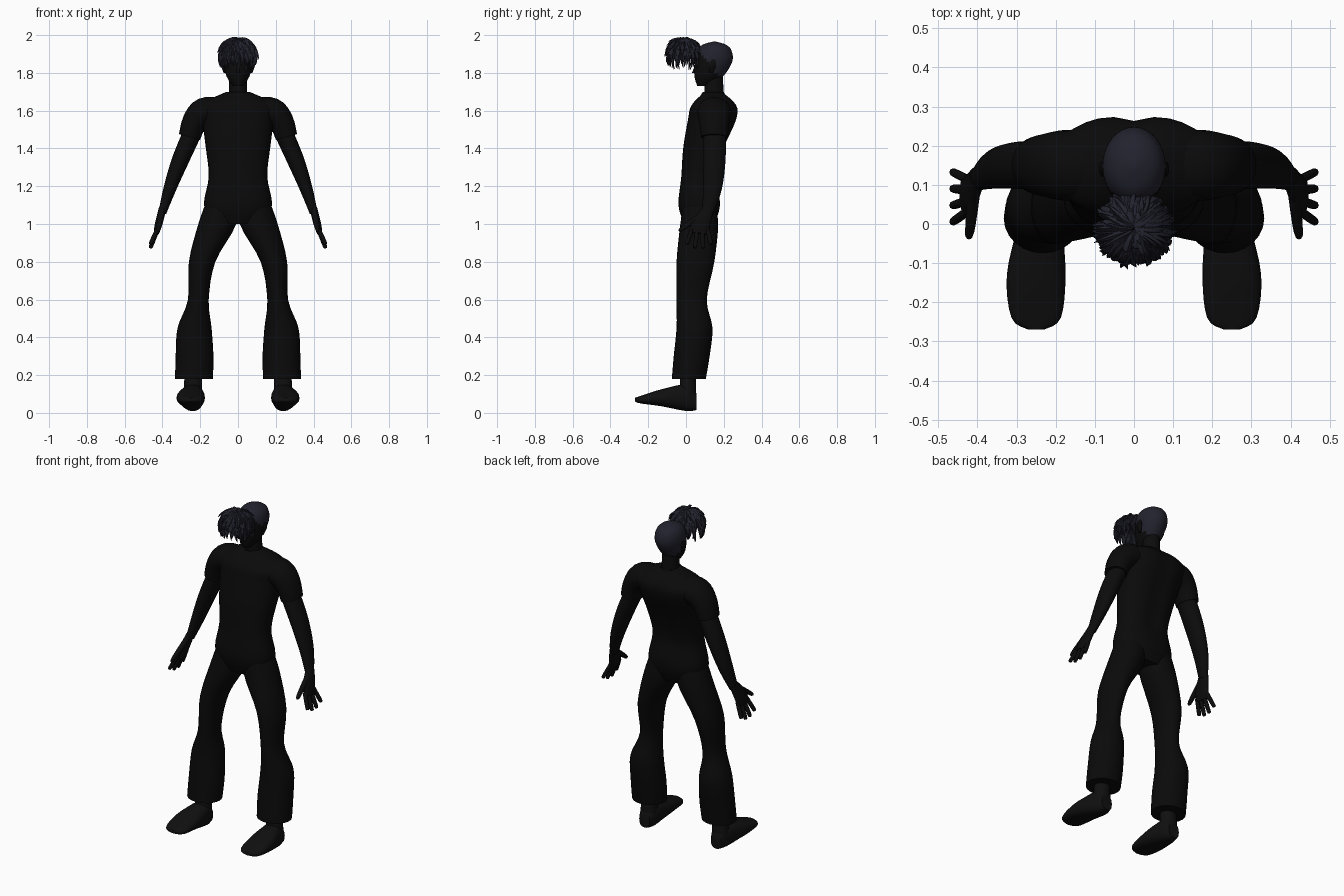
import bpy, bmesh, math, random
from mathutils import Vector

random.seed(4)
cube = bpy.data.objects.get("Cube")
if cube:
    bpy.data.objects.remove(cube)

UP = Vector((0, 0, 1))
BACK = Vector((0, 1, 0))


def material(name, color):
    mat = bpy.data.materials.new(name)
    mat.use_nodes = True
    mat.diffuse_color = (*color, 1)
    shader = next(n for n in mat.node_tree.nodes if n.type == 'BSDF_PRINCIPLED')
    shader.inputs["Base Color"].default_value = (*color, 1)
    return mat


cloth = material("black cloth", (.003, .003, .003))
skin = material("black skin", (.0035, .0035, .0035))
leather = material("charcoal shoe", (.005, .005, .005))
hair = material("blue black hair", (.016, .016, .027))


def smooth_path(path, steps=4):
    """Spline through rows of x, y, z, radius a, radius b."""
    rows = [Vector(row) for row in path]
    result = []
    for i in range(len(rows) - 1):
        before, start = rows[max(i - 1, 0)], rows[i]
        end, after = rows[i + 1], rows[min(i + 2, len(rows) - 1)]
        for step in range(steps):
            t = step / steps
            tangent_in, tangent_out = (end - before) / 2, (after - start) / 2
            ease = t * t * (3 - 2 * t)
            result.append(start.lerp(end, ease) + tangent_in * t * (1 - t) ** 2
                          - tangent_out * t * t * (1 - t))
    return result + [rows[-1]]


def add_loft(bm, path, sides=20, axis=None, power=1):
    """Skin elliptical rings along the smoothed path."""
    rows = smooth_path(path)
    points = [Vector(row[:3]) for row in rows]
    rings = []
    for i, row in enumerate(rows):
        along = axis or points[min(i + 1, len(points) - 1)] - points[max(i - 1, 0)]
        along = along.normalized()
        reference = UP if abs(along.y) > .9 else BACK
        depth = (reference - along * reference.dot(along)).normalized()
        width = depth.cross(along)
        ring = []
        for k in range(sides):
            turn = math.tau * k / sides
            c, s = math.cos(turn), math.sin(turn)
            c = math.copysign(abs(c) ** power, c)
            s = math.copysign(abs(s) ** power, s)
            ring.append(bm.verts.new(points[i] + width * c * row[3] + depth * s * row[4]))
        rings.append(ring)
    for low, high in zip(rings, rings[1:]):
        for k in range(sides):
            j = (k + 1) % sides
            bm.faces.new((low[k], low[j], high[j], high[k]))
    bm.faces.new(rings[0])
    bm.faces.new(rings[-1])


def finish(name, bm, *materials):
    bmesh.ops.recalc_face_normals(bm, faces=bm.faces)
    mesh = bpy.data.meshes.new(name)
    bm.to_mesh(mesh)
    bm.free()
    for mat in materials:
        mesh.materials.append(mat)
    part = bpy.data.objects.new(name, mesh)
    bpy.context.collection.objects.link(part)
    bpy.ops.object.select_all(action='DESELECT')
    part.select_set(True)
    bpy.context.view_layer.objects.active = part
    bpy.ops.object.shade_smooth_by_angle(angle=math.radians(50))


def loft(name, path, mat, **options):
    bm = bmesh.new()
    add_loft(bm, path, **options)
    finish(name, bm, mat)


# Torso with the spine pressed in between the shoulder blades
bm = bmesh.new()
add_loft(bm, [(0, .07, 1, .13, .08), (0, .07, 1.1, .18, .11), (0, .07, 1.25, .155, .095),
              (0, .095, 1.4, .17, .11), (0, .14, 1.55, .19, .13),
              (0, .15, 1.63, .2, .12), (0, .15, 1.7, .06, .05)],
         sides=32, axis=UP, power=.85)
for vert in bm.verts:
    if vert.co.y > .15 and vert.co.z > 1.2:
        vert.co.y -= .015 * math.exp(-(vert.co.x / .04) ** 2)
finish("shirt_torso", bm, cloth)
loft("collar", [(0, .14, 1.67, .09, .07), (0, .145, 1.7, .06, .055)], cloth, axis=UP)
loft("neck", [(0, .15, 1.66, .05, .05), (0, .145, 1.8, .045, .05)], skin, axis=UP)

# Head, with the scalp coloured behind a slanted hairline
bm = bmesh.new()
add_loft(bm, [(0, .09, 1.73, .025, .03), (0, .12, 1.78, .06, .075),
              (0, .145, 1.86, .08, .1), (0, .15, 1.92, .074, .09),
              (0, .15, 1.95, .05, .06), (0, .15, 1.965, .01, .01)], sides=32, axis=UP)
for face in bm.faces:
    spot = face.calc_center_median()
    face.material_index = int(spot.y + .77 * (spot.z - 1.9) > .085)
finish("head", bm, skin, hair)
loft("nose", [(0, .055, 1.84, .006, .008), (0, .045, 1.8, .01, .014)],
     skin, sides=10, axis=UP)


# Limbs, built once for each side
def build_side(sign, side):
    def limb(name, path, mat, **options):
        mirrored = [(sign * x, *rest) for x, *rest in path]
        loft(f"{side}_{name}", mirrored, mat, **options)

    limb("ear", [(.07, .135, 1.8, .006, .008), (.08, .14, 1.84, .01, .02),
                 (.08, .145, 1.87, .004, .01)], skin, sides=10, axis=UP)
    limb("sleeve", [(.1, .15, 1.6, .07, .09), (.18, .15, 1.59, .078, .09),
                    (.23, .15, 1.54, .066, .08), (.257, .15, 1.46, .058, .07)], cloth)
    limb("arm", [(.22, .15, 1.53, .05, .06), (.3, .15, 1.35, .046, .06),
                 (.36, .14, 1.19, .034, .05), (.4, .115, 1.06, .021, .03)], skin)
    limb("palm", [(.4, .12, 1.08, .02, .03), (.42, .08, 1, .02, .05),
                  (.433, .07, .95, .014, .05)], skin, sides=14)

    # Four fingers fan out from the knuckles
    for i in range(4):
        spread = i - 1.5
        root = Vector((.425, .073 - .027 * spread, .975))
        tip = Vector((.464, .069 - .043 * spread, .87 + .01 * spread ** 2))
        rows = [(*root.lerp(tip, t), r, r) for t, r in ((0, .012), (.9, .011), (1, .004))]
        limb(f"finger_{i + 1}", rows, skin, sides=8)
    limb("thumb", [(.41, .07, 1.04, .016, .016), (.42, -.02, .975, .012, .012),
                   (.424, -.035, .96, .004, .004)], skin, sides=8)

    limb("trouser_leg", [(.09, .07, 1.14, .07, .08), (.11, .07, 1, .1, .1),
                         (.19, .05, .8, .07, .1), (.21, .03, .6, .055, .08),
                         (.23, .045, .45, .09, .095), (.23, .03, .3, .1, .095),
                         (.233, .015, .18, .1, .09)], cloth, axis=UP, sides=24)
    limb("ankle", [(.235, .01, .25, .045, .04), (.24, .01, .08, .05, .045)],
         leather, axis=UP)
    limb("shoe", [(.24, .055, .06, .035, .045), (.24, 0, .08, .055, .07),
                  (.25, -.13, .08, .075, .045), (.25, -.24, .07, .063, .02),
                  (.25, -.27, .07, .02, .01)], leather, axis=-BACK, power=.8)


build_side(1, "left")
build_side(-1, "right")

# Hair: tapered strands sweeping from the crown, flicking out at the tips
bm = bmesh.new()
crown_centre = Vector((0, -.012, 1.88))
crown_size = Vector((.083, .078, .095))
strand_count = 230
golden_angle = math.pi * (3 - math.sqrt(5))
for i in range(strand_count):
    layer = i / strand_count
    heading = i * golden_angle + random.uniform(-.2, .2)
    sweep = random.uniform(.75, 1.05)
    flick = random.uniform(.1, .45) * (1 - layer / 2)
    strand = []
    for t, thickness in ((0, .011), (.3, .012), (.7, .008), (1, .001)):
        tilt = .05 + 1.15 * layer + sweep * t
        turn = heading + t * math.sin(i) / 4
        reach = 1 + .08 * math.sin(t * math.pi) + flick * t * t
        direction = Vector((math.sin(tilt) * math.cos(turn),
                            math.sin(tilt) * math.sin(turn), math.cos(tilt)))
        place = crown_centre + direction * crown_size * reach
        strand.append((*place, thickness, thickness * .7))
    add_loft(bm, strand, sides=5)
finish("hair_strands", bm, hair)
